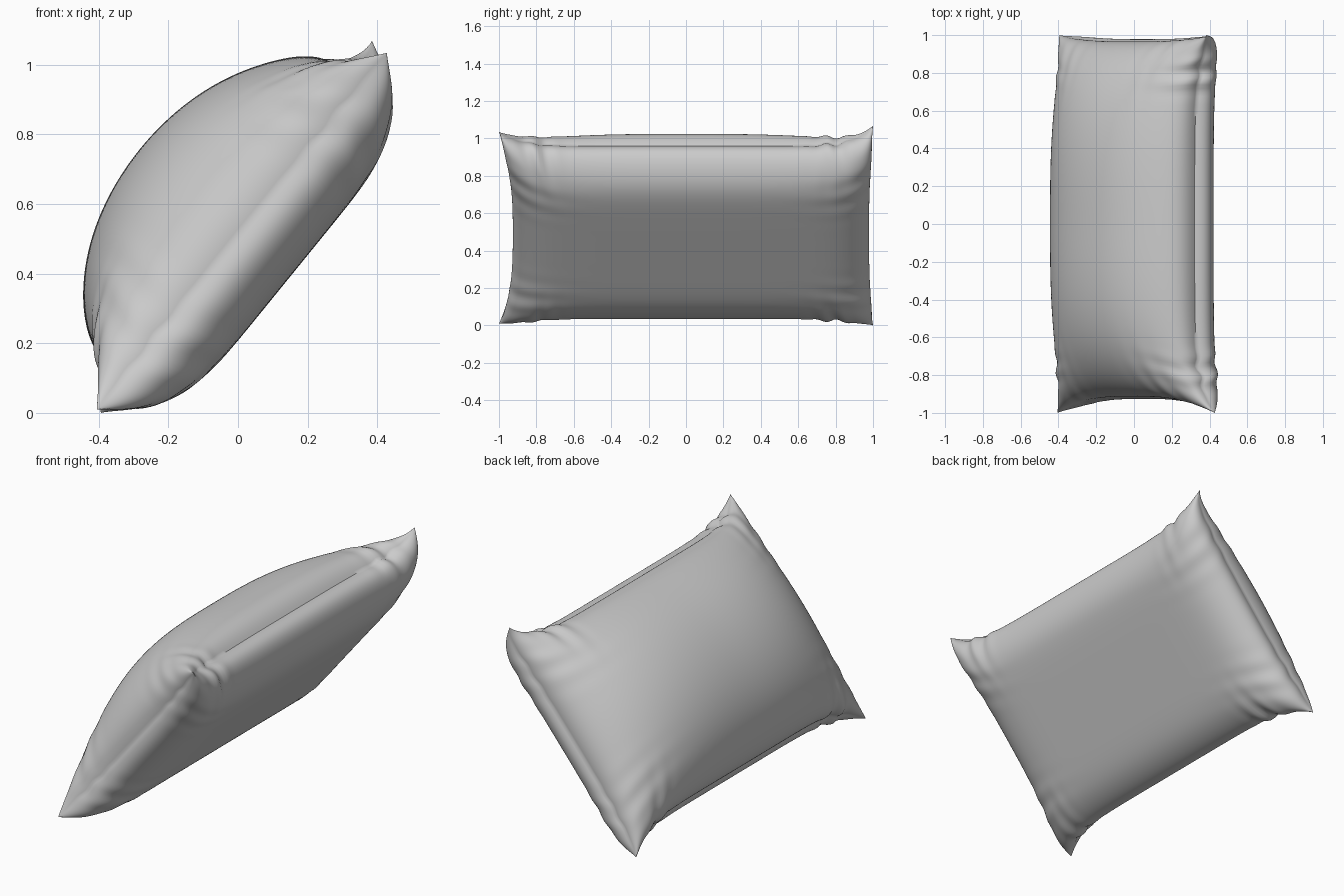
import bpy, bmesh, math
from mathutils import Vector

if "Cube" in bpy.data.objects:
    bpy.data.objects.remove(bpy.data.objects["Cube"])

N, M = 90, 110                      # grid cells across and along
U_DIR = Vector((0.631, 0, 0.776))   # across the cushion, up the slope
N_DIR = Vector((-0.776, 0, 0.631))  # out of the domed face
CENTRE = Vector((0.005, 0, 0.54))


def bump(x, c, w):
    return math.exp(-((x - c) / w) ** 2)


def ease(i, n):
    return math.sin(math.pi / 2 * (2 * i / n - 1))


def point(s, t, top):
    a, b = abs(s), abs(t)
    ss, ts = math.copysign(1, s), math.copysign(1, t)
    # seam outline: sides pulled in, corners flared out
    half_u = 0.535 + 0.125 * b ** 7
    half_v = 0.912 + 0.088 * a ** 3 if t < 0 else 0.965 + 0.035 * a ** 3
    u, v = s * half_u, t * half_v
    if top:    # domed face
        f = max(0, 1 - a ** 2) ** 0.46 * max(0, 1 - b ** 3) ** 0.5
        n, swell = 0.376 * f, 0.02
    else:      # flat face with rounded walls
        f = max(0, 1 - a ** 7) ** 0.5 * max(0, 1 - b ** 11) ** 0.5
        n, swell = -0.19 * f, 0.045
    # walls swell slightly past the seam
    k = swell * 4 * f * (1 - f)
    u += ss * k * a ** 6 * (1 - b ** 8)
    v += ts * k * b ** 8 * (1 - a ** 8) * 0.6
    # seam bows toward the dome on the upper edge
    if s > 0:
        n += 0.035 * a ** 8 * (1 - b ** 4)
    # twisted back corners
    tip = (a * b) ** 14
    if t > 0:
        n += tip * (0.055 if s > 0 else -0.015)
    # gathered creases next to the corners
    side = a ** 5 * bump(b, 0.80, 0.09) * (1 - b ** 10)
    end = b ** 6 * bump(a, 0.62, 0.22) * (1 - a ** 8)
    n += 0.012 * side * math.sin(55 * t + 5 * s)
    n += 0.006 * end * math.sin(30 * s + 6 * t)
    u -= ss * 0.012 * side * math.sin(48 * t)
    return CENTRE + U_DIR * u + N_DIR * n + Vector((0, v, 0))


bm = bmesh.new()
for top in (True, False):
    grid = [[bm.verts.new(point(ease(i, N), ease(j, M), top)) for j in range(M + 1)]
            for i in range(N + 1)]
    for i in range(N):
        for j in range(M):
            q = [grid[i][j], grid[i + 1][j], grid[i + 1][j + 1], grid[i][j + 1]]
            bm.faces.new(q if top else q[::-1])
# sew the two faces together
bmesh.ops.remove_doubles(bm, verts=bm.verts, dist=0.00002)
bmesh.ops.recalc_face_normals(bm, faces=bm.faces)

# stand on the ground, centred
lo = Vector([min(v.co[k] for v in bm.verts) for k in range(3)])
hi = Vector([max(v.co[k] for v in bm.verts) for k in range(3)])
mid = (lo + hi) / 2
bmesh.ops.translate(bm, verts=bm.verts, vec=(-mid.x, -mid.y, -lo.z))

mesh = bpy.data.meshes.new("cushion")
bm.to_mesh(mesh)
bm.free()
cushion = bpy.data.objects.new("cushion", mesh)
bpy.context.collection.objects.link(cushion)
bpy.context.view_layer.objects.active = cushion
cushion.select_set(True)
bpy.ops.object.shade_smooth_by_angle(angle=math.radians(50))
